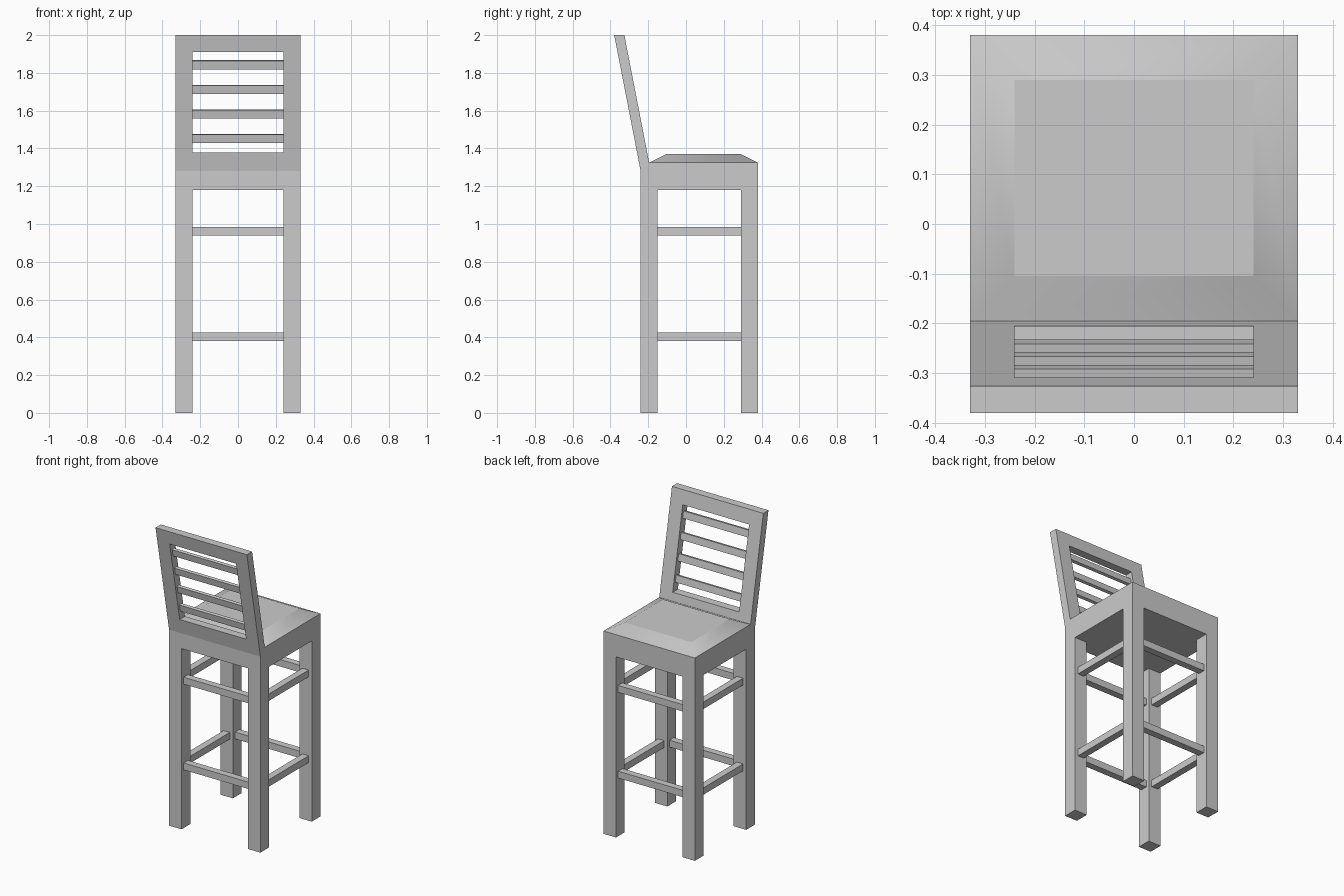
import bpy, bmesh, math
from mathutils import Matrix

cube = bpy.data.objects.get("Cube")
if cube:
    bpy.data.objects.remove(cube, do_unlink=True)

HALF_W, LEG = 0.33, 0.09
FRONT, BACK = -0.24, 0.38
SEAT_BOTTOM, SEAT_TOP = 1.18, 1.325
HINGE_Z, TOP = 1.28, 2.0
LEAN = 0.14 / (TOP - HINGE_Z)
INNER = HALF_W - LEG
BAR = 0.045


def finish(bm, name):
    bmesh.ops.recalc_face_normals(bm, faces=bm.faces)
    mesh = bpy.data.meshes.new(name)
    bm.to_mesh(mesh)
    bm.free()
    obj = bpy.data.objects.new(name, mesh)
    bpy.context.collection.objects.link(obj)
    return obj


def box(name, center, size, tilt=0.0):
    bm = bmesh.new()
    bmesh.ops.create_cube(bm, size=1.0)
    bmesh.ops.transform(bm, matrix=Matrix.Diagonal((*size, 1.0)), verts=bm.verts)
    obj = finish(bm, name)
    obj.location = center
    obj.rotation_euler.x = tilt
    return obj


# Seat block extruded across x, with a raised cushion inset on its top
bm = bmesh.new()
profile = [(FRONT, SEAT_BOTTOM), (BACK, SEAT_BOTTOM), (BACK, SEAT_TOP),
           (FRONT + BAR, SEAT_TOP), (FRONT, HINGE_Z)]
side = bm.faces.new([bm.verts.new((-HALF_W, y, z)) for y, z in profile])
ext = bmesh.ops.extrude_face_region(bm, geom=[side], use_keep_orig=True)
new_verts = [g for g in ext["geom"] if isinstance(g, bmesh.types.BMVert)]
bmesh.ops.translate(bm, vec=(2 * HALF_W, 0, 0), verts=new_verts)
bmesh.ops.recalc_face_normals(bm, faces=bm.faces)
top = max(bm.faces, key=lambda f: f.calc_center_median().z)
for edge in top.edges:
    edge.smooth = False
rim = bmesh.ops.inset_region(bm, faces=[top], thickness=LEG, depth=BAR,
                             use_even_offset=True)
for face in rim["faces"] + [top]:
    face.smooth = True
finish(bm, "seat")

# Legs
leg_x = HALF_W - LEG / 2
leg_y = {"front": FRONT + LEG / 2, "back": BACK - LEG / 2}
for end, y in leg_y.items():
    for hand, sx in (("left", 1), ("right", -1)):
        box(f"{end}_{hand}_leg", (sx * leg_x, y, SEAT_BOTTOM / 2),
            (LEG, LEG, SEAT_BOTTOM))

# Rungs on all four sides at two heights
mid_y = (FRONT + BACK) / 2
for level, z in (("lower", 0.402), ("upper", 0.962)):
    for end, y in leg_y.items():
        box(f"{level}_{end}_rung", (0, y, z), (2 * INNER, BAR, BAR))
    for hand, sx in (("left", 1), ("right", -1)):
        box(f"{level}_{hand}_rung", (sx * leg_x, mid_y, z),
            (BAR, BACK - FRONT - 2 * LEG, BAR))


# Leaning backrest frame with a rectangular opening
def front_y(z):
    return FRONT - LEAN * (z - HINGE_Z)


def rear_y(z):
    return FRONT + BAR - LEAN * (z - SEAT_TOP)


bm = bmesh.new()


def ring(half, low, high, y_at):
    corners = [(-half, low), (half, low), (half, high), (-half, high)]
    return [bm.verts.new((x, y_at(z), z)) for x, z in corners]


loops = [ring(HALF_W, HINGE_Z, TOP, front_y), ring(INNER, 1.378, 1.91, front_y),
         ring(INNER, 1.378, 1.91, rear_y), ring(HALF_W, SEAT_TOP, TOP, rear_y)]
for a, b in zip(loops, loops[1:] + loops[:1]):
    for i in range(4):
        j = (i + 1) % 4
        bm.faces.new((a[i], a[j], b[j], b[i]))
finish(bm, "backrest_frame")

# Backrest slats, tilted with the frame
for i in range(4):
    z = 1.453 + 0.13 * i
    y = (front_y(z) + rear_y(z)) / 2
    box(f"back_slat_{i + 1}", (0, y, z), (2 * INNER, 0.02, BAR), math.atan(LEAN))
